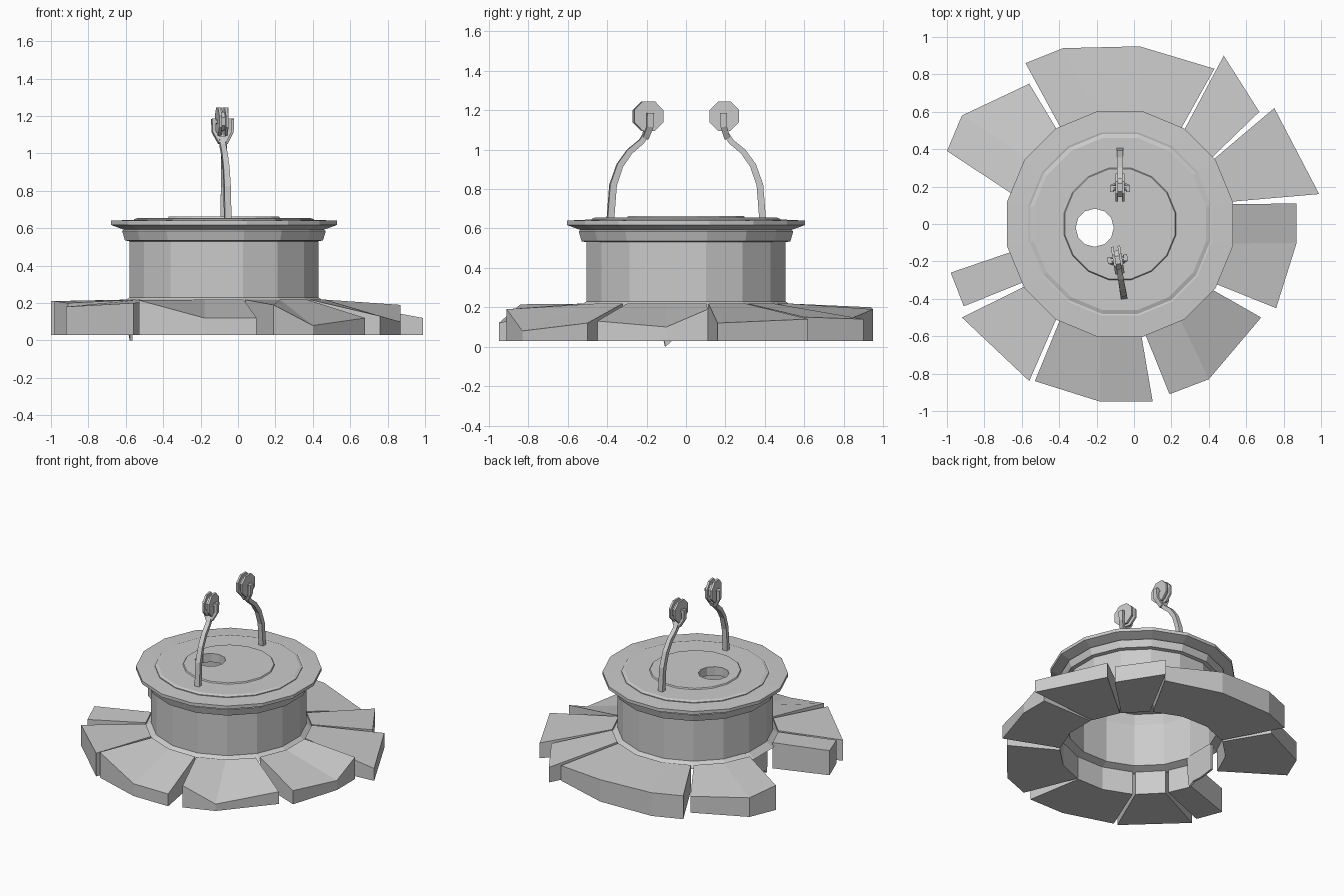
import bpy, bmesh, math
from mathutils import Matrix, Vector

cube = bpy.data.objects.get("Cube")
if cube:
    bpy.data.objects.remove(cube, do_unlink=True)

CX = -0.075      # well axis
SIDES = 16

stone = bpy.data.materials.new("light_grey_stone")
stone.use_nodes = True
GREY = (0.6, 0.6, 0.6, 1)
stone.diffuse_color = GREY
stone.node_tree.nodes["Principled BSDF"].inputs["Base Color"].default_value = GREY


def finish(name, bm, matrix=None):
    bmesh.ops.recalc_face_normals(bm, faces=bm.faces[:])
    if matrix:
        bm.transform(matrix)
    mesh = bpy.data.meshes.new(name)
    bm.to_mesh(mesh)
    bm.free()
    mesh.materials.append(stone)
    obj = bpy.data.objects.new(name, mesh)
    bpy.context.collection.objects.link(obj)
    return obj


def skin(bm, rings, closed):
    """Quads between rings; ends are capped unless the rings loop."""
    n = len(rings[0])
    pairs = list(zip(rings, rings[1:]))
    if closed:
        pairs.append((rings[-1], rings[0]))
    else:
        bm.faces.new(rings[0])
        bm.faces.new(rings[-1])
    for a, b in pairs:
        for i in range(n):
            j = (i + 1) % n
            bm.faces.new((a[i], a[j], b[j], b[i]))


def lathe(name, profile, closed):
    bm = bmesh.new()
    rings = []
    for r, z in profile:
        ring = []
        for k in range(SIDES):
            a = 2 * math.pi * (k + 0.5) / SIDES
            ring.append(bm.verts.new((CX + r * math.cos(a), r * math.sin(a), z)))
        rings.append(ring)
    skin(bm, rings, closed)
    return finish(name, bm)


# Hollow wall with flared foot and moulded rim
lathe("well_wall", [
    (0.565, 0.195), (0.515, 0.23), (0.515, 0.53), (0.54, 0.535), (0.555, 0.585),
    (0.545, 0.592), (0.615, 0.617), (0.615, 0.64), (0.5, 0.645), (0.48, 0.64),
    (0.48, 0.6), (0.5, 0.53), (0.5, 0.22)], True)

# Stepped lid with an off-centre hole
lid = lathe("lid", [(0.49, 0.6), (0.49, 0.648), (0.47, 0.655),
                    (0.305, 0.655), (0.3, 0.663)], False)
bm = bmesh.new()
bmesh.ops.create_cone(bm, cap_ends=True, segments=12, radius1=0.102,
                      radius2=0.102, depth=0.4,
                      matrix=Matrix.Translation((-0.21, -0.02, 0.63)))
cutter = finish("hole_cutter", bm)
cutter.hide_render = True
cut = lid.modifiers.new("hole", 'BOOLEAN')
cut.object = cutter
cut.operation = 'DIFFERENCE'
cut.solver = 'EXACT'
bpy.context.view_layer.objects.active = lid
bpy.ops.object.modifier_apply(modifier="hole")
bpy.data.objects.remove(cutter, do_unlink=True)


# Paving stones: inner angles in degrees, then outer corners (x, y, top)
def paving(name, start, end, outer):
    bm = bmesh.new()
    top, bottom = [], []
    for x, y, z in outer:
        top.append((x, y, z))
    n = len(outer)
    for i in reversed(range(n)):
        a = math.radians(start + (end - start) * i / (n - 1))
        top.append((CX + 0.55 * math.cos(a), 0.55 * math.sin(a), 0.218))
    bottom = [bm.verts.new((x, y, 0.03)) for x, y, z in top]
    top = [bm.verts.new(p) for p in top]
    m = len(top)
    bm.faces.new(bottom)
    for i in range(m):
        j = (i + 1) % m
        bm.faces.new((bottom[i], bottom[j], top[j], top[i]))
    for i in range(n - 1):
        bm.faces.new((top[i], top[i + 1], top[m - 2 - i], top[m - 1 - i]))
    finish(name, bm)


paving("back_stone", 57, 122, [(0.43, 0.83, 0.14), (0.03, 0.95, 0.19),
                               (-0.38, 0.94, 0.2), (-0.58, 0.86, 0.2)])
paving("back_left_stone", 35, 55, [(0.67, 0.6, 0.15), (0.48, 0.9, 0.14)])
paving("left_stone", 12, 34, [(0.99, 0.16, 0.12), (0.75, 0.62, 0.14)])
paving("left_wide_stone", -33, 11, [(0.76, -0.45, 0.13), (0.87, -0.1, 0.1),
                                    (0.87, 0.11, 0.19)])
paving("front_left_stone", -78, -36, [(0.19, -0.91, 0.19), (0.4, -0.83, 0.08),
                                      (0.68, -0.5, 0.12)])
paving("front_stone", 237, 281, [(-0.53, -0.84, 0.215), (-0.18, -0.95, 0.12),
                                 (0.1, -0.95, 0.12)])
paving("front_right_stone", 214, 235, [(-0.92, -0.5, 0.18), (-0.56, -0.84, 0.2)])
paving("right_small_stone", 194, 212, [(-0.98, -0.26, 0.21), (-0.91, -0.44, 0.2)])
paving("right_stone", 124, 166, [(-0.56, 0.75, 0.15), (-0.92, 0.58, 0.17),
                                 (-1.0, 0.39, 0.21)])

# Broken footing exposed where a paving stone is missing
bm = bmesh.new()
rings = []
for r in (0.5, 0.515):
    rings.append([bm.verts.new((CX + r * math.cos(math.radians(a)),
                                r * math.sin(math.radians(a)), z))
                  for a, z in ((165, 0.23), (165, 0.03), (180, 0.03), (188, 0.03),
                               (192, 0.0), (193, 0.04), (194, 0.23))])
skin(bm, rings, False)
finish("broken_footing", bm)


# Curved posts, each with a fork, pulley and axle
def sweep(bm, path):
    """Rectangular bar along (x, y, z, half width, half depth)."""
    pts = [Vector(p[:3]) for p in path]
    rings = []
    for i, p in enumerate(pts):
        t = pts[min(i + 1, len(pts) - 1)] - pts[max(i - 1, 0)]
        side = Vector((0, -t.z, t.y)).normalized()
        w, d = path[i][3:]
        rings.append([bm.verts.new(p + Vector((sx * w, 0, 0)) + side * sy * d)
                      for sx, sy in ((-1, -1), (1, -1), (1, 1), (-1, 1))])
    skin(bm, rings, False)


def disc(bm, x, radius, width, sides):
    m = (Matrix.Translation((x, 0.195, 1.17)) @ Matrix.Rotation(math.pi / 2, 4, 'Y')
         @ Matrix.Rotation(math.pi / sides, 4, 'Z'))
    bmesh.ops.create_cone(bm, cap_ends=True, segments=sides, radius1=radius,
                          radius2=radius, depth=width, matrix=m)


def pulley_post(prefix, x, y, turn):
    place = Matrix.Translation((x, y, 0)) @ Matrix.Rotation(math.radians(turn), 4, 'Z')
    bm = bmesh.new()
    sweep(bm, [(0, 0, 0.63, 0.018, 0.017), (0, 0.015, 0.82, 0.017, 0.017),
               (0, 0.05, 0.92, 0.016, 0.016), (0, 0.1, 0.99, 0.015, 0.015),
               (0, 0.16, 1.04, 0.015, 0.014), (0, 0.19, 1.085, 0.015, 0.014)])
    for s in (-1, 1):
        sweep(bm, [(s * 0.008, 0.18, 1.055, 0.012, 0.015),
                   (s * 0.042, 0.198, 1.115, 0.01, 0.016),
                   (s * 0.044, 0.2, 1.185, 0.01, 0.018)])
    finish(prefix + "_post", bm, place)
    bm = bmesh.new()
    for s in (-1, 1):
        disc(bm, s * 0.018, 0.081, 0.014, 8)
    disc(bm, 0, 0.055, 0.03, 8)
    disc(bm, 0, 0.014, 0.09, 6)
    finish(prefix + "_pulley", bm, place)


pulley_post("front", -0.055, -0.385, 9.5)
pulley_post("back", -0.075, 0.39, 180)
